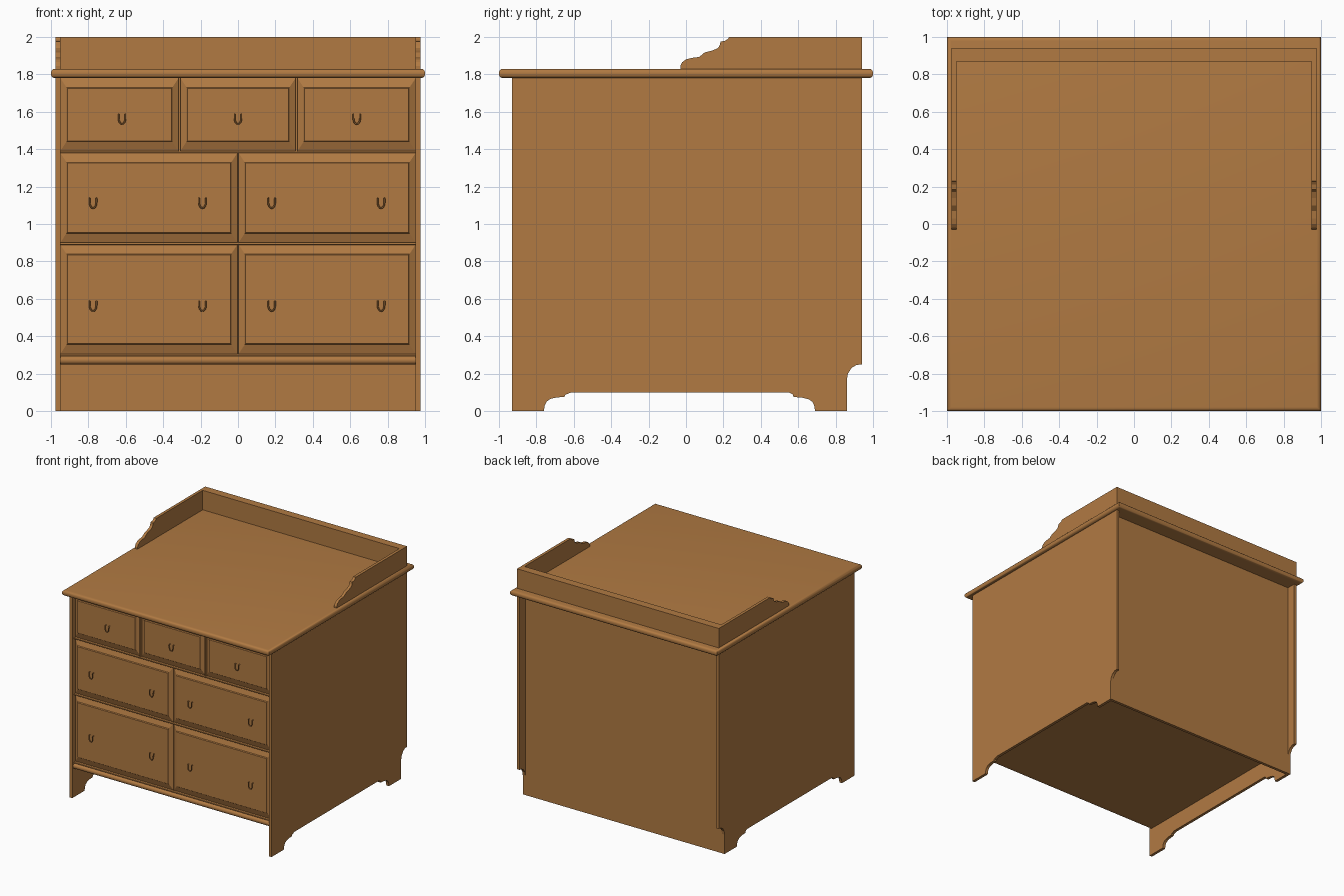
import bpy, bmesh, math

if "Cube" in bpy.data.objects:
    bpy.data.objects.remove(bpy.data.objects["Cube"])

wood = bpy.data.materials.new("warm_wood")
wood.diffuse_color = (0.44, 0.195, 0.055, 1)
wood.use_nodes = True
wood.node_tree.nodes["Principled BSDF"].inputs["Base Color"].default_value = wood.diffuse_color


def add(name, bm, smooth=False):
    bmesh.ops.recalc_face_normals(bm, faces=bm.faces)
    mesh = bpy.data.meshes.new(name)
    bm.to_mesh(mesh)
    bm.free()
    ob = bpy.data.objects.new(name, mesh)
    bpy.context.collection.objects.link(ob)
    mesh.materials.append(wood)
    if smooth:
        shade(ob)
    return ob


def shade(ob):
    bpy.ops.object.select_all(action='DESELECT')
    ob.select_set(True)
    bpy.context.view_layer.objects.active = ob
    bpy.ops.object.shade_smooth_by_angle(angle=math.radians(40))


def box_bm(x0, x1, y0, y1, z0, z1):
    bm = bmesh.new()
    bmesh.ops.create_cube(bm, size=1)
    for v in bm.verts:
        v.co = (x1 if v.co.x > 0 else x0, y1 if v.co.y > 0 else y0, z1 if v.co.z > 0 else z0)
    return bm


def box(name, *dims):
    return add(name, box_bm(*dims))


def extrude_yz(name, pts, x0, x1):
    """Flat board with a (y, z) outline, thick along x."""
    bm = bmesh.new()
    face = bm.faces.new([bm.verts.new((x0, y, z)) for y, z in pts])
    ext = bmesh.ops.extrude_face_region(bm, geom=[face])
    for v in ext["geom"]:
        if isinstance(v, bmesh.types.BMVert):
            v.co.x = x1
    return add(name, bm)


# Side boards with shaped feet and a notch at the rear
side = [(-0.93, 1.79), (-0.93, 0), (-0.76, 0), (-0.755, 0.03), (-0.745, 0.05), (-0.725, 0.065),
        (-0.69, 0.073), (-0.65, 0.075), (-0.645, 0.088), (-0.61, 0.10),
        (0.55, 0.10), (0.57, 0.09), (0.575, 0.075), (0.62, 0.072), (0.655, 0.063),
        (0.675, 0.05), (0.685, 0.03), (0.69, 0), (0.86, 0), (0.86, 0.17), (0.866, 0.20),
        (0.885, 0.23), (0.91, 0.246), (0.94, 0.25), (0.94, 1.79)]
# Scrolled gallery ends above the top
gallery = [(-0.03, 1.825), (-0.03, 1.845), (-0.02, 1.865), (0.0, 1.88), (0.03, 1.888), (0.07, 1.893),
           (0.085, 1.905), (0.10, 1.917), (0.14, 1.927), (0.17, 1.94), (0.18, 1.955), (0.185, 1.975),
           (0.21, 1.98), (0.225, 1.99), (0.23, 2.0), (0.94, 2.0), (0.94, 1.825)]
for s, label in ((-1, "left"), (1, "right")):
    extrude_yz(label + "_side", side, s * 0.95, s * 0.975)
    extrude_yz(label + "_gallery", gallery, s * 0.95, s * 0.975)
box("back_gallery", -0.95, 0.95, 0.87, 0.94, 1.825, 2.0)

# Carcass boards
box("back_panel", -0.95, 0.95, 0.835, 0.86, 0, 1.79)
box("bottom_panel", -0.95, 0.95, -0.875, 0.84, 0.25, 0.29)
box("front_backing", -0.95, 0.95, -0.875, -0.86, 0.28, 1.79)

# Top slab with rounded rim
bm = box_bm(-1, 1, -1, 1, 1.78, 1.83)
rim = [e for e in bm.edges if abs(e.verts[0].co.z - e.verts[1].co.z) < 1e-4]
bmesh.ops.bevel(bm, geom=rim, offset=0.022, segments=5, profile=0.5, affect='EDGES')
add("top_slab", bm, True)


def rounded_front(name, x0, x1, z0, z1, y0):
    """Moulding rounded over along its front long edges."""
    bm = box_bm(x0, x1, y0, -0.86, z0, z1)
    along = 0 if x1 - x0 > z1 - z0 else 2
    edges = [e for e in bm.edges if max(v.co.y for v in e.verts) < y0 + 1e-4
             and abs(e.verts[0].co[along] - e.verts[1].co[along]) > 0.1]
    bmesh.ops.bevel(bm, geom=edges, offset=0.45 * min(x1 - x0, z1 - z0), segments=4,
                    profile=0.5, affect='EDGES')
    add(name, bm, True)


rounded_front("base_moulding", -0.95, 0.95, 0.25, 0.293, -0.92)
for z in (0.30, 0.895, 1.385):
    rounded_front("rail", -0.95, 0.95, z - 0.006, z + 0.006, -0.905)
for x in (-0.313, 0.313):
    rounded_front("top_divider", x - 0.006, x + 0.006, 1.385, 1.78, -0.905)
rounded_front("centre_divider", -0.004, 0.004, 0.30, 1.385, -0.895)


def drawer(x0, x1, z0, z1):
    """Raised-field drawer front: rings of (inset x, inset z, y)."""
    rings = [(0, 0, -0.865), (0, 0, -0.885), (0.033, 0.05, -0.902), (0.038, 0.055, -0.910)]
    bm = bmesh.new()
    loops = []
    for i, k, y in rings:
        loops.append([bm.verts.new(p) for p in ((x0 + i, y, z0 + k), (x1 - i, y, z0 + k),
                                                (x1 - i, y, z1 - k), (x0 + i, y, z1 - k))])
    for a, b in zip(loops, loops[1:]):
        for j in range(4):
            n = (j + 1) % 4
            bm.faces.new((a[j], a[n], b[n], b[j]))
    bm.faces.new(loops[-1])
    bm.faces.new(loops[0][::-1])
    add("drawer_front", bm)


def pull(x, z):
    """Small U-shaped drop handle."""
    cu = bpy.data.curves.new("drawer_pull", 'CURVE')
    cu.dimensions = '3D'
    cu.bevel_depth = 0.0045
    cu.bevel_resolution = 1
    cu.use_fill_caps = True
    pts = [(-0.018, -0.905, 0.022), (-0.018, -0.923, 0.022)]
    pts += [(-0.018 * math.cos(a), -0.924, -0.03 * math.sin(a))
            for a in (math.pi * i / 8 for i in range(9))]
    pts += [(0.018, -0.923, 0.022), (0.018, -0.905, 0.022)]
    sp = cu.splines.new('POLY')
    sp.points.add(len(pts) - 1)
    for p, c in zip(sp.points, pts):
        p.co = (c[0] + x, c[1], c[2] + z, 1)
    ob = bpy.data.objects.new("drawer_pull", cu)
    bpy.context.collection.objects.link(ob)
    cu.materials.append(wood)
    bpy.ops.object.select_all(action='DESELECT')
    ob.select_set(True)
    bpy.context.view_layer.objects.active = ob
    bpy.ops.object.convert(target='MESH')
    shade(ob)


# Three small drawers over two rows of wide ones
for x0, x1, px in ((-0.95, -0.318, -0.62), (-0.308, 0.308, 0), (0.318, 0.95, 0.635)):
    drawer(x0, x1, 1.39, 1.78)
    pull(px, 1.565)
for z0, z1, pz in ((0.90, 1.38, 1.115), (0.305, 0.89, 0.565)):
    for x0, x1 in ((-0.95, -0.003), (0.003, 0.95)):
        drawer(x0, x1, z0, z1)
    for px in (-0.775, -0.19, 0.18, 0.765):
        pull(px, pz)
